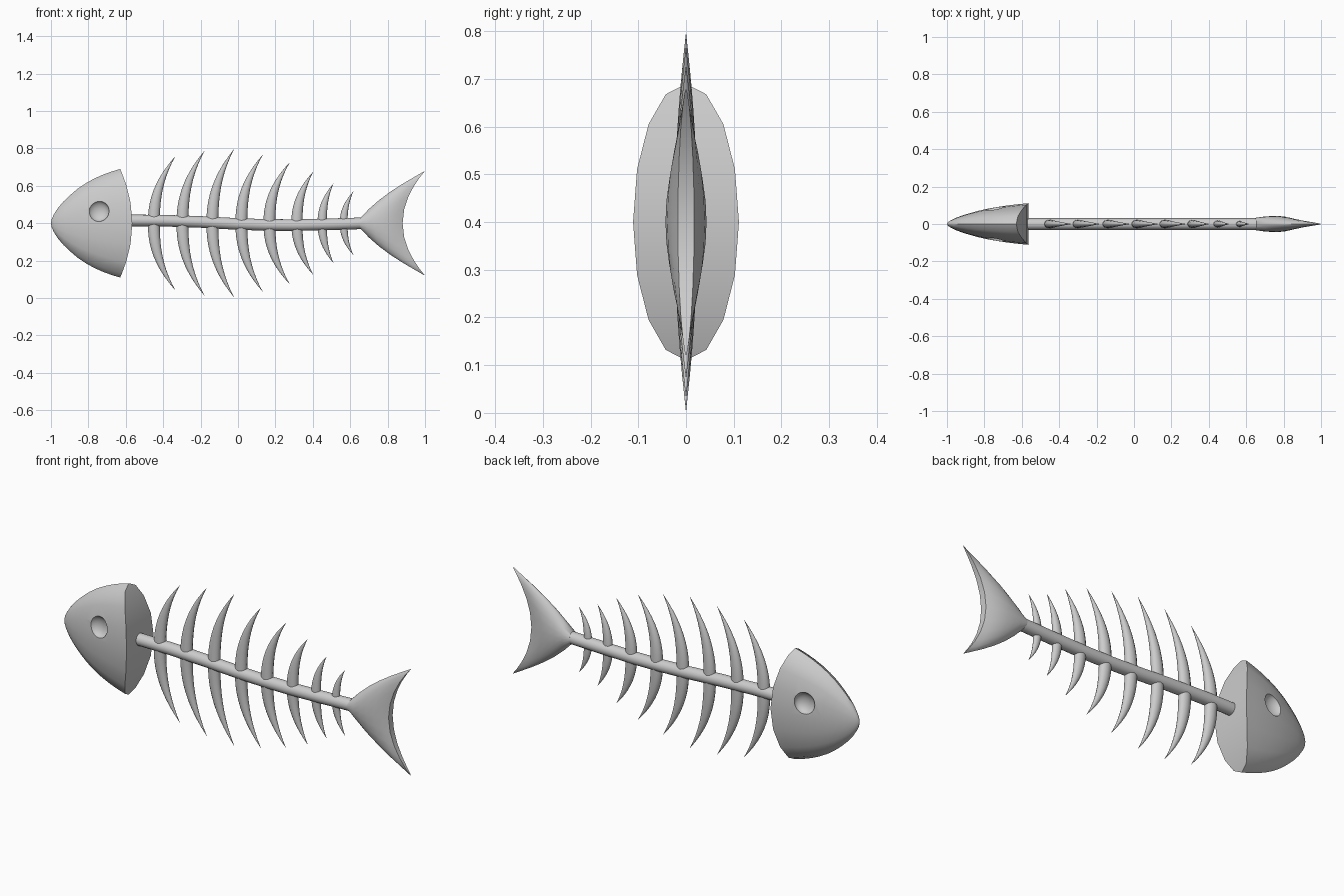
import bpy, bmesh
from math import sin, cos, pi, radians

if "Cube" in bpy.data.objects:
    bpy.data.objects.remove(bpy.data.objects["Cube"])


def loft(name, rings):
    """Skin closed rings; caps are strips joining left and right points."""
    n = len(rings[0])
    bm = bmesh.new()
    vs = [[bm.verts.new(p) for p in r] for r in rings]
    for a, b in zip(vs, vs[1:]):
        for i in range(n):
            j = (i + 1) % n
            bm.faces.new((a[i], a[j], b[j], b[i]))
    for r in (vs[0], vs[-1]):
        for i in range(n // 2):
            quad = [r[i], r[i + 1], r[n - i - 1], r[(n - i) % n]]
            bm.faces.new(list(dict.fromkeys(quad)))
    bmesh.ops.recalc_face_normals(bm, faces=bm.faces)
    me = bpy.data.meshes.new(name)
    bm.to_mesh(me)
    bm.free()
    ob = bpy.data.objects.new(name, me)
    bpy.context.collection.objects.link(ob)
    return ob


def activate(ob):
    bpy.ops.object.select_all(action='DESELECT')
    ob.select_set(True)
    bpy.context.view_layer.objects.active = ob


def smooth(ob, angle=40):
    activate(ob)
    bpy.ops.object.shade_smooth_by_angle(angle=radians(angle))


def bent_ring(x, w, h, bend, n=16, power=1.0, zc=0.4):
    """Upright oval whose top and bottom are swept along x by bend."""
    pts = []
    for i in range(n):
        a = 2 * pi * i / n
        s, c = sin(a), cos(a)
        y = w * abs(s) ** power * (1 if s > 0 else -1)
        pts.append((x + bend * c * c, y, zc + h * c))
    return pts


# Head: blunt cone with a bulging back face
rings = []
for t, r in [(0, .01), (.012, .08), (.04, .16), (.1, .28), (.18, .40), (.27, .51),
             (.38, .63), (.5, .735), (.62, .82), (.75, .895), (.88, .955), (1, 1)]:
    rings.append(bent_ring(-1 + .435 * t, .111 * r, .29 * r, -.065 * t))
head = loft("head", rings)

# Eye sockets: shallow dimples on both sides
for side in (-1, 1):
    bpy.ops.mesh.primitive_uv_sphere_add(segments=24, ring_count=12, radius=.056,
                                         location=(-.745, side * .09, .465))
    cutter = bpy.context.object
    cutter.name = "eye_cutter"
    cutter.scale.y = .65
    cutter.hide_render = True
    activate(head)
    mod = head.modifiers.new("eye", 'BOOLEAN')
    mod.operation = 'DIFFERENCE'
    mod.solver = 'EXACT'
    mod.object = cutter
    bpy.ops.object.modifier_apply(modifier=mod.name)
    bpy.data.objects.remove(cutter)
smooth(head)

# Spine: gently sagging rod
path = [(-.6, .415), (-.4, .414), (-.2, .407), (0, .396), (.15, .391),
        (.3, .390), (.48, .394), (.67, .40)]
smooth(loft("spine", [bent_ring(x, .031, .031, 0, 16, 1, z) for x, z in path]))

# Ribs: crescents passing through the spine (centre x, tip x, reach, half width)
ribs = [(-.45, -.335, .358, .032), (-.297, -.18, .386, .032),
        (-.137, -.022, .395, .032), (.018, .132, .366, .032),
        (.168, .277, .326, .032), (.315, .402, .275, .030),
        (.45, .51, .212, .025), (.565, .617, .17, .021)]
STEPS, N = 10, 12
for k, (xc, xt, reach, hw) in enumerate(ribs):
    rings = []
    for j in range(-STEPS, STEPS + 1):
        s = j / STEPS
        f = max(1 - abs(s) ** 2, .015)
        x = xc + (xt - xc) * abs(s) ** 2.3
        z = .4 + reach * s
        rings.append([(x + hw * f * sin(2 * pi * i / N),
                       .75 * hw * f * cos(2 * pi * i / N), z) for i in range(N)])
    smooth(loft(f"rib_{k + 1}", rings))

# Tail fin: swept fork (centre x, half thickness, half height, sweep)
fin = [(.65, .033, .03, .005), (.69, .039, .078, .012), (.73, .042, .125, .026),
       (.77, .043, .168, .044), (.81, .039, .21, .069), (.85, .029, .25, .097),
       (.88, .017, .28, .12)]
smooth(loft("tail_fin", [bent_ring(x, w, h, b, 24, 1.3) for x, w, h, b in fin]))
